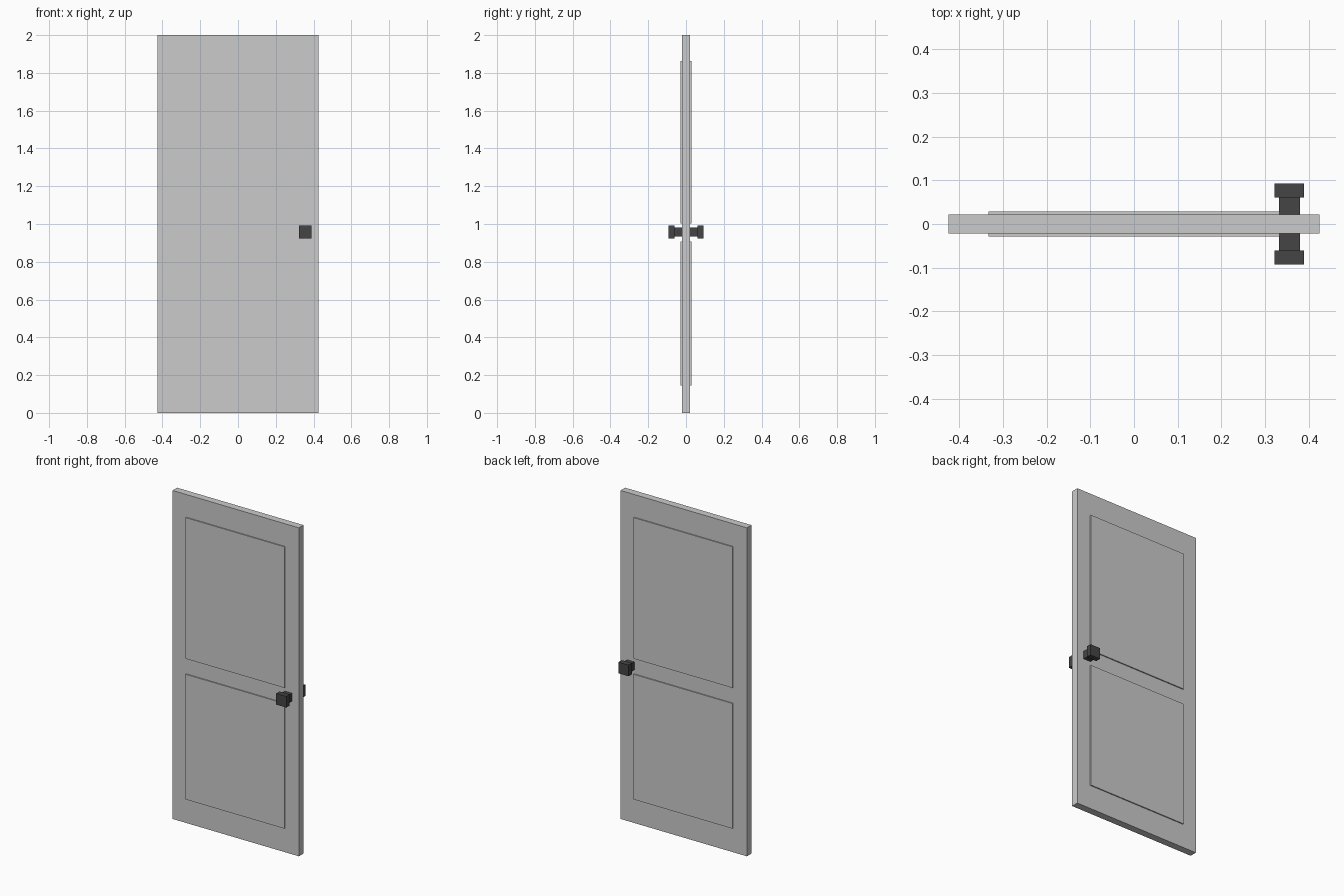
import bpy

if "Cube" in bpy.data.objects:
    bpy.data.objects.remove(bpy.data.objects["Cube"])

dark = bpy.data.materials.new("dark_metal")
dark.diffuse_color = (0.06, 0.06, 0.06, 1)
dark.use_nodes = True
dark.node_tree.nodes["Principled BSDF"].inputs["Base Color"].default_value = dark.diffuse_color


def box(name, lo, hi, mat=None):
    bpy.ops.mesh.primitive_cube_add(size=1, location=[(a + b) / 2 for a, b in zip(lo, hi)])
    ob = bpy.context.object
    ob.name = name
    ob.scale = [b - a for a, b in zip(lo, hi)]
    bpy.ops.object.transform_apply(location=True, rotation=False, scale=True)
    if mat:
        ob.data.materials.append(mat)
    return ob


def mirror_y(ob):
    # front part copied to the back face
    m = ob.modifiers.new("mirror", 'MIRROR')
    m.use_axis = (False, True, False)
    ob.location = (0, 0, 0)
    bpy.context.view_layer.update()
    m.mirror_object = slab


# door slab, centred on the origin in y
slab = box("door_slab", (-0.4255, -0.022, 0), (0.4255, 0.022, 2))
bpy.context.scene.cursor.location = (0, 0, 0)
bpy.ops.object.origin_set(type='ORIGIN_CURSOR')

# raised panels, front and back
for name, z0, z1 in (("lower_panel", 0.146, 0.908), ("upper_panel", 1.003, 1.862)):
    mirror_y(box(name, (-0.333, -0.0285, z0), (0.333, -0.018, z1)))

# square knob: stem and head, front and back
KX, KZ = 0.356, 0.957
for name, r, y0, y1 in (("knob_stem", 0.024, -0.0615, -0.02),
                        ("knob_head", 0.034, -0.0925, -0.0605)):
    mirror_y(box(name, (KX - r, y0, KZ - r), (KX + r, y1, KZ + r), dark))
